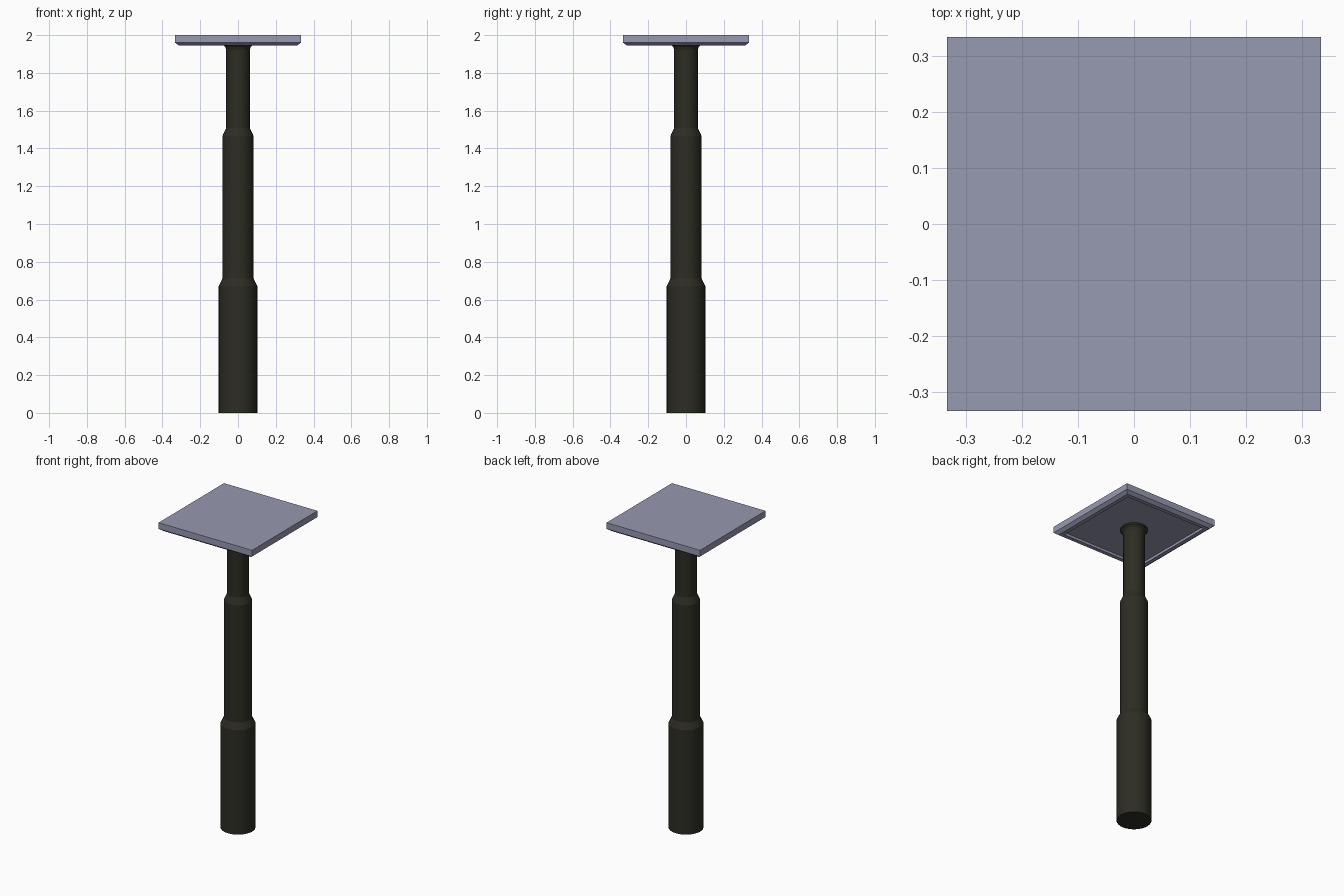
import bpy, bmesh, math

if "Cube" in bpy.data.objects:
    bpy.data.objects.remove(bpy.data.objects["Cube"])


def material(name, rgb):
    m = bpy.data.materials.new(name)
    m.diffuse_color = (*rgb, 1)
    m.use_nodes = True
    m.node_tree.nodes["Principled BSDF"].inputs["Base Color"].default_value = m.diffuse_color
    return m


def lathe(name, profile, sides, mat, offset=0.0):
    """Stack rings of (radius, z), bridge them; cap both ends."""
    bm = bmesh.new()
    rings = []
    for r, z in profile:
        rings.append([bm.verts.new((r * math.cos(offset + 2 * math.pi * i / sides),
                                    r * math.sin(offset + 2 * math.pi * i / sides), z))
                      for i in range(sides)])
    for a, b in zip(rings, rings[1:]):
        for i in range(sides):
            j = (i + 1) % sides
            bm.faces.new((a[i], a[j], b[j], b[i]))
    bm.faces.new(rings[0][::-1])
    bm.faces.new(rings[-1])
    bmesh.ops.recalc_face_normals(bm, faces=bm.faces)
    mesh = bpy.data.meshes.new(name)
    bm.to_mesh(mesh)
    bm.free()
    mesh.materials.append(mat)
    ob = bpy.data.objects.new(name, mesh)
    bpy.context.collection.objects.link(ob)
    return ob


dark = material("dark olive metal", (0.026, 0.026, 0.017))
grey = material("lavender grey", (0.31, 0.32, 0.44))

# Stepped round post with a flared collar under the plate
post = lathe("post", [(0.102, 0), (0.102, 0.672), (0.082, 0.713), (0.082, 1.467),
                      (0.063, 1.508), (0.063, 1.925), (0.068, 1.938),
                      (0.08, 1.95), (0.08, 1.962)], 32, dark)
bpy.context.view_layer.objects.active = post
post.select_set(True)
bpy.ops.object.shade_smooth_by_angle(angle=math.radians(20))

# Square plate: recessed underside, rim, chamfer, edge, flat top
s = math.sqrt(2)
lathe("top_plate", [(0.287 * s, 1.96), (0.287 * s, 1.944), (0.312 * s, 1.944),
                    (0.333 * s, 1.96), (0.333 * s, 2.0)], 4, grey, math.pi / 4)
